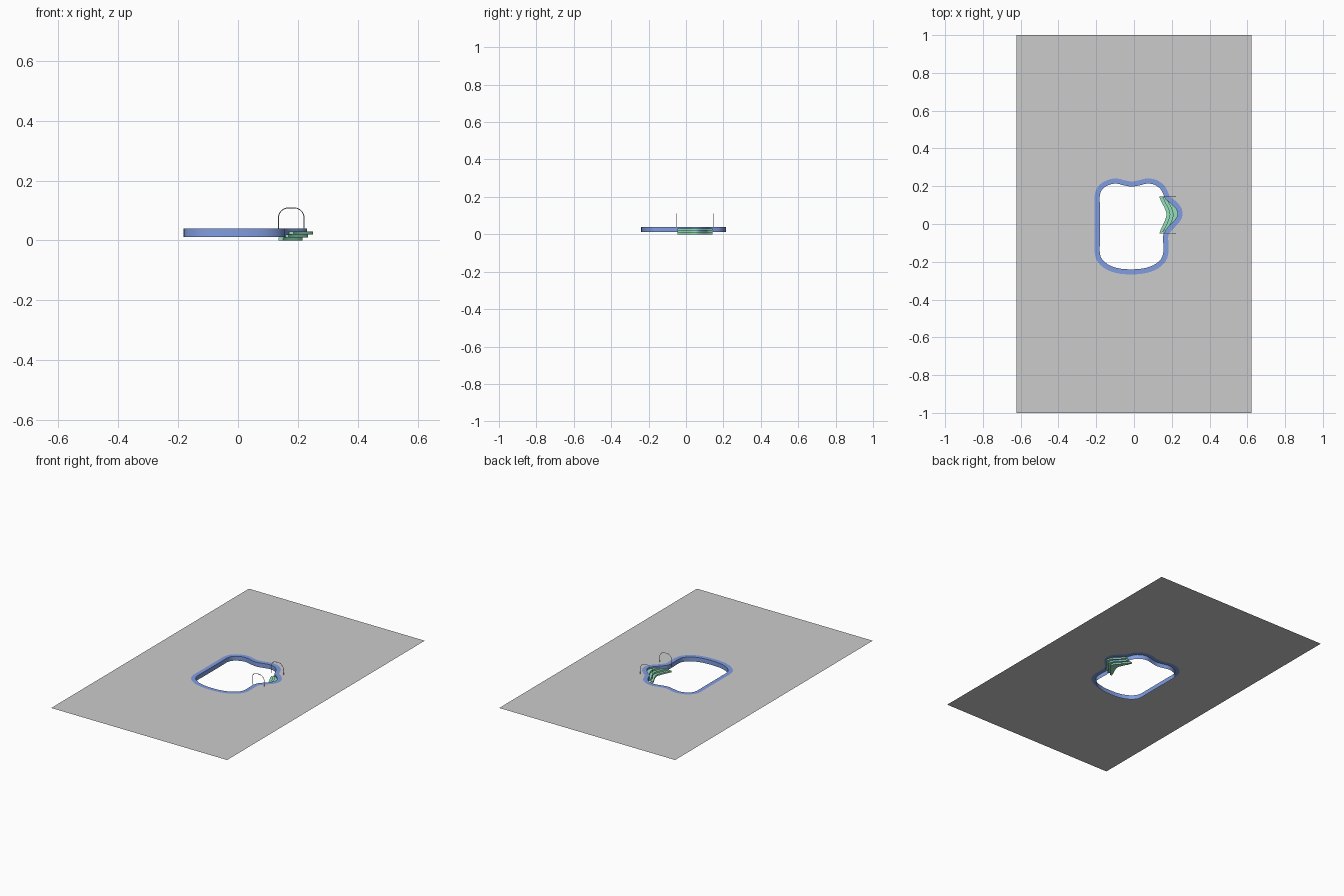
import bpy, bmesh, math
from mathutils import Vector

if "Cube" in bpy.data.objects:
    bpy.data.objects.remove(bpy.data.objects["Cube"])

TOP, BOTTOM, RIM = 0.04, 0.012, 0.027


def material(name, color):
    m = bpy.data.materials.new(name)
    m.diffuse_color = (*color, 1)
    m.use_nodes = True
    m.node_tree.nodes["Principled BSDF"].inputs["Base Color"].default_value = m.diffuse_color
    return m


def finish(name, bm, mat=None, smooth=True):
    mesh = bpy.data.meshes.new(name)
    bm.to_mesh(mesh)
    bm.free()
    ob = bpy.data.objects.new(name, mesh)
    bpy.context.collection.objects.link(ob)
    if mat:
        mesh.materials.append(mat)
    if smooth:
        bpy.context.view_layer.objects.active = ob
        ob.select_set(True)
        bpy.ops.object.shade_smooth_by_angle(angle=math.radians(35))
        ob.select_set(False)
    return ob


def spline(pts, closed, steps=5):
    """Catmull-Rom curve through 2D points."""
    n = len(pts)
    P = [Vector(p) for p in pts]
    get = (lambda i: P[i % n]) if closed else (lambda i: P[max(0, min(n - 1, i))])
    out = []
    for i in range(n if closed else n - 1):
        a, b, c, d = (get(i + k) for k in (-1, 0, 1, 2))
        for s in range(steps):
            t = s / steps
            out.append(0.5 * (2 * b + (c - a) * t + (2 * a - 5 * b + 4 * c - d) * t * t
                              + (3 * b - a - 3 * c + d) * t ** 3))
    if not closed:
        out.append(P[-1])
    return out


def offset(pts, dist):
    res = []
    for i, p in enumerate(pts):
        t = (pts[(i + 1) % len(pts)] - pts[i - 1]).normalized()
        res.append(p + Vector((t.y, -t.x)) * dist)
    return res


blue = material("pool_blue", (0.22, 0.34, 0.75))
green = material("step_green", (0.3, 0.75, 0.5))

# pool outline, counter-clockwise, seen from above
outline = spline([
    (-0.015, -0.24), (0.05, -0.235), (0.105, -0.217), (0.143, -0.185), (0.155, -0.15),
    (0.155, -0.105), (0.155, -0.06), (0.168, -0.03), (0.195, 0.0), (0.222, 0.03),
    (0.23, 0.055), (0.222, 0.08), (0.195, 0.108), (0.168, 0.13), (0.155, 0.158),
    (0.14, 0.186), (0.108, 0.208), (0.07, 0.214), (0.03, 0.205), (-0.012, 0.198),
    (-0.055, 0.205), (-0.095, 0.214), (-0.135, 0.206), (-0.168, 0.183), (-0.181, 0.15),
    (-0.181, 0.10), (-0.181, 0.0), (-0.181, -0.10), (-0.181, -0.15), (-0.17, -0.185),
    (-0.133, -0.217), (-0.08, -0.235)], True, 4)
rim = offset(outline, RIM)

# pool wall with flat coping rim
bm = bmesh.new()
rows = [[bm.verts.new((p.x, p.y, z)) for p in ring]
        for ring, z in ((outline, BOTTOM), (outline, TOP), (rim, TOP))]
n = len(outline)
for low, high in zip(rows, rows[1:]):
    for i in range(n):
        j = (i + 1) % n
        bm.faces.new((low[i], high[i], high[j], low[j]))
finish("pool_wall_and_rim", bm, blue)

# deck with a hole for the pool
bm = bmesh.new()
for loop in (rim, [Vector(c) for c in ((-0.623, -1), (0.623, -1), (0.623, 1), (-0.623, 1))]):
    vs = [bm.verts.new((p.x, p.y, TOP)) for p in loop]
    for i in range(len(vs)):
        bm.edges.new((vs[i - 1], vs[i]))
bmesh.ops.triangle_fill(bm, use_beauty=True, use_dissolve=False, edges=bm.edges[:],
                        normal=(0, 0, 1))
for f in bm.faces:
    f.normal_update()
    if f.normal.z < 0:
        f.normal_flip()
finish("deck", bm, smooth=False)

# three curved steps, each set back from the one below
front = spline([(0.135, -0.045), (0.146, -0.02), (0.162, 0.015), (0.172, 0.05),
                (0.162, 0.085), (0.146, 0.115), (0.135, 0.142)], False, 4)
for k in range(3):
    back = [Vector((p.x + 0.016 + 0.028 * math.cos((p.y - 0.05) * 16.5) ** 2, p.y))
            for p in front]
    bm = bmesh.new()
    shift = 0.0175 * k
    vs = [bm.verts.new((p.x + shift, p.y, 0.01 * k)) for p in front[::-1] + back]
    face = bm.faces.new(vs)
    ext = bmesh.ops.extrude_face_region(bm, geom=[face])
    bmesh.ops.translate(bm, vec=(0, 0, 0.01),
                        verts=[v for v in ext["geom"] if isinstance(v, bmesh.types.BMVert)])
    bmesh.ops.recalc_face_normals(bm, faces=bm.faces[:])
    finish(f"step_{k + 1}", bm, green)

# arched handrails on both sides of the steps
x0, x1, top, r = 0.135, 0.221, 0.109, 0.034
path = [(x0, 0.03)]
path += [(x0 + r - r * math.cos(a), top - r + r * math.sin(a))
         for a in (i * math.pi / 16 for i in range(9))]
path += [(x1 - r + r * math.sin(a), top - r + r * math.cos(a))
         for a in (i * math.pi / 16 for i in range(9))]
path += [(x1, TOP)]
for side, y in (("front", -0.05), ("back", 0.145)):
    cu = bpy.data.curves.new(f"handrail_{side}", "CURVE")
    cu.dimensions = "3D"
    cu.bevel_depth = 0.0015
    cu.bevel_resolution = 2
    cu.use_fill_caps = True
    sp = cu.splines.new("POLY")
    sp.points.add(len(path) - 1)
    for pt, (x, z) in zip(sp.points, path):
        pt.co = (x, y, z, 1)
    bpy.context.collection.objects.link(bpy.data.objects.new(f"handrail_{side}", cu))
